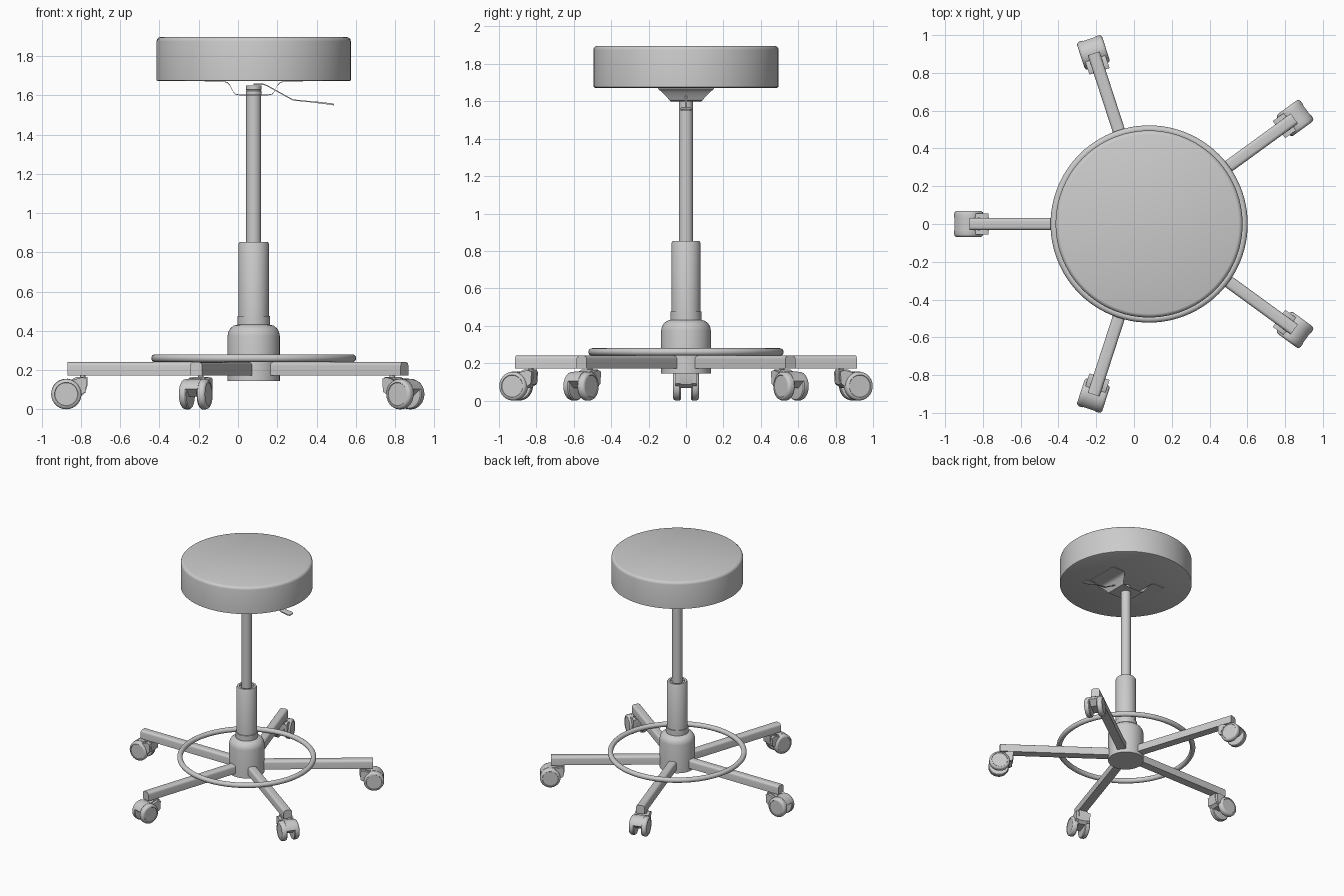
import bpy, bmesh, math
from mathutils import Matrix, Vector

if "Cube" in bpy.data.objects:
    bpy.data.objects.remove(bpy.data.objects["Cube"])

CX = 0.08  # column axis
grey = bpy.data.materials.new("light_grey")
grey.diffuse_color = (0.6, 0.6, 0.6, 1)
grey.use_nodes = True
grey.node_tree.nodes["Principled BSDF"].inputs["Base Color"].default_value = grey.diffuse_color


def finish(name, bm, matrix=None, angle=35):
    bmesh.ops.recalc_face_normals(bm, faces=bm.faces[:])
    if matrix is not None:
        bm.transform(matrix)
    me = bpy.data.meshes.new(name)
    bm.to_mesh(me)
    bm.free()
    me.materials.append(grey)
    ob = bpy.data.objects.new(name, me)
    bpy.context.collection.objects.link(ob)
    bpy.ops.object.select_all(action='DESELECT')
    ob.select_set(True)
    bpy.context.view_layer.objects.active = ob
    bpy.ops.object.shade_smooth_by_angle(angle=math.radians(angle))
    return ob


def lathe(name, profile, n=64, matrix=None, closed=False):
    """Revolve (radius, height) points around z."""
    bm = bmesh.new()
    rings = [[bm.verts.new((r * math.cos(2 * math.pi * i / n), r * math.sin(2 * math.pi * i / n), z))
              for i in range(n)] for r, z in profile]
    pairs = list(zip(rings, rings[1:])) + ([(rings[-1], rings[0])] if closed else [])
    for a, b in pairs:
        for i in range(n):
            j = (i + 1) % n
            bm.faces.new((a[i], a[j], b[j], b[i]))
    if not closed:
        bm.faces.new(rings[0])
        bm.faces.new(rings[-1])
    return finish(name, bm, matrix if matrix is not None else Matrix.Translation((CX, 0, 0)))


def prism(name, outline, lo, hi, to3d, matrix=None):
    """Extrude a 2D outline; to3d maps (u, v, depth) to a point."""
    bm = bmesh.new()
    a = [bm.verts.new(to3d(u, v, lo)) for u, v in outline]
    b = [bm.verts.new(to3d(u, v, hi)) for u, v in outline]
    bm.faces.new(a)
    bm.faces.new(b)
    for i in range(len(a)):
        j = (i + 1) % len(a)
        bm.faces.new((a[i], a[j], b[j], b[i]))
    return finish(name, bm, matrix)


def strip(name, stations, thick):
    """Bent sheet following (x, z, half width) stations."""
    bm = bmesh.new()
    rows = [[bm.verts.new((x, y, z + d)) for y, d in
             ((-w, 0), (w, 0), (w, thick), (-w, thick))] for x, z, w in stations]
    for a, b in zip(rows, rows[1:]):
        for i in range(4):
            j = (i + 1) % 4
            bm.faces.new((a[i], a[j], b[j], b[i]))
    bm.faces.new(rows[0])
    bm.faces.new(rows[-1])
    return finish(name, bm)


# Seat cushion
lathe("seat", [(0.485, 1.672), (0.495, 1.676), (0.495, 1.875), (0.492, 1.886),
               (0.483, 1.894), (0.475, 1.897)], 96)

# Central column
lathe("hub", [(0.133, 0.145), (0.133, 0.375), (0.129, 0.395), (0.118, 0.413),
              (0.102, 0.426), (0.083, 0.431), (0.083, 0.475), (0.07, 0.475)])
lathe("outer_tube", [(0.077, 0.44), (0.077, 0.843), (0.072, 0.853), (0.056, 0.853), (0.056, 0.835), (0.03, 0.835)])
lathe("piston", [(0.038, 0.8), (0.038, 1.605)], 48)
lathe("piston_cap", [(0.04, 1.6), (0.04, 1.622), (0.036, 1.626), (0.04, 1.63), (0.04, 1.65)], 48)

# Foot ring
lathe("foot_ring", [(0.502 + 0.02 * math.cos(k * math.pi / 8), 0.26 + 0.02 * math.sin(k * math.pi / 8))
                    for k in range(16)], 96, closed=True)

# Seat mounting bracket, a bent sheet open at front and back
half = [(0.25, 1.667, 0.15), (0.15, 1.667, 0.15), (0.135, 1.663, 0.145), (0.122, 1.65, 0.13),
        (0.105, 1.617, 0.098), (0.095, 1.604, 0.088), (0.075, 1.6, 0.083)]
strip("seat_bracket", [(CX - x, z, w) for x, z, w in half]
      + [(CX + x, z, w) for x, z, w in reversed(half)], 0.004)

# Height lever with flat paddle
strip("lever_rod", [(0.08, 1.653, 0.006), (0.13, 1.653, 0.006), (0.15, 1.645, 0.006),
                    (0.28, 1.573, 0.006), (0.41, 1.56, 0.006)], 0.006)
strip("lever_paddle", [(0.39, 1.561, 0.012), (0.41, 1.559, 0.026), (0.475, 1.551, 0.03),
                       (0.49, 1.548, 0.022)], 0.008)

# Cross-section of one arm: flat bottom, rounded top
c = 0.018
arm_outline = [(-0.033, 0.172), (0.033, 0.172)]
for s, start in ((1, 0), (-1, 90)):
    for k in range(5):
        t = math.radians(start + k * 22.5)
        arm_outline.append((s * (0.033 - c) + c * math.cos(t), 0.24 - c + c * math.sin(t)))

# Caster hood side outline in (radius, height)
WR, WZ = 0.955, 0.077
hood = [(0.848, 0.165), (0.902, 0.165)]
hood += [(WR + 0.079 * math.cos(math.radians(a)), WZ + 0.079 * math.sin(math.radians(a)))
         for a in range(110, 19, -15)]
hood += [(WR + 0.03, 0.066), (0.88, 0.066), (0.857, 0.085), (0.848, 0.12)]

# Wheel profile, from inner to outer face
wheel = [(0.06, 0.026), (0.072, 0.028), (0.077, 0.034), (0.077, 0.054), (0.074, 0.063),
         (0.066, 0.069), (0.06, 0.07), (0.058, 0.067)]

# Five arms with twin-wheel casters
for i in range(5):
    M = Matrix.Translation((CX, 0, 0)) @ Matrix.Rotation(math.radians(180 + 72 * i), 4, 'Z')
    n = str(i + 1)
    prism("arm_" + n, arm_outline, 0.05, 0.95, lambda u, v, d: (d, u, v), M)
    lathe("caster_stem_" + n, [(0.014, 0.15), (0.014, 0.18)], 24, M @ Matrix.Translation((0.872, 0, 0)))
    prism("caster_hood_" + n, hood, -0.034, 0.034, lambda u, v, d: (u, d, v), M)
    for side, sign in (("left", 1), ("right", -1)):
        W = M @ Matrix.Translation((WR, 0, WZ)) @ Matrix.Rotation(-sign * math.pi / 2, 4, 'X')
        lathe("caster_wheel_%s_%s" % (side, n), wheel, 40, W)
        # Side cheek joining hood to the wheel top
        cheek = [(0.85, 0.155), (0.875, 0.163), (0.92, 0.15), (0.9, 0.09), (0.872, 0.078), (0.855, 0.09)]
        prism("caster_cheek_%s_%s" % (side, n), cheek, sign * 0.03, sign * 0.056,
              lambda u, v, d: (u, d, v), M)
